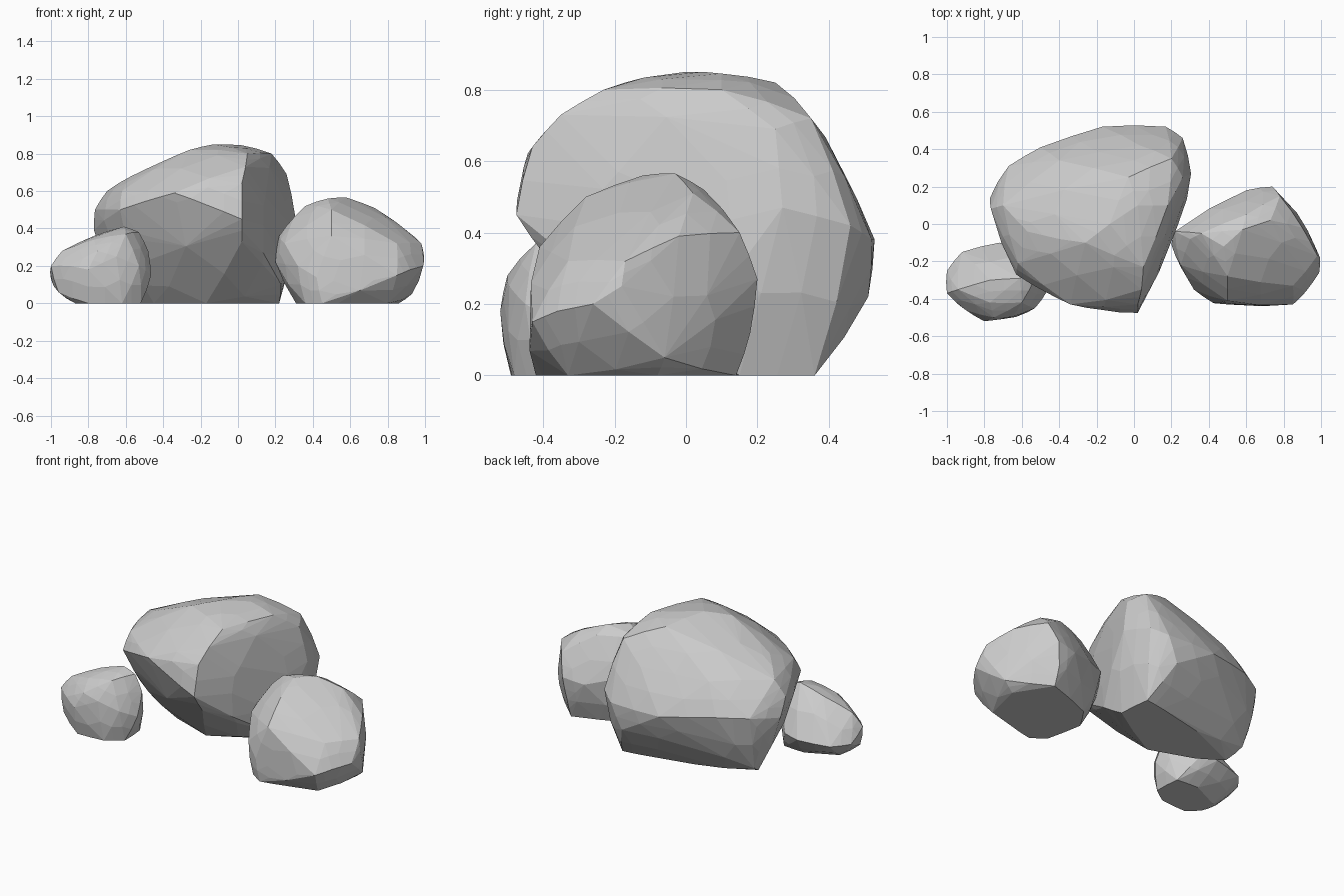
import bpy
import bmesh
from mathutils import Vector

default_cube = bpy.data.objects.get("Cube")
if default_cube:
    bpy.data.objects.remove(default_cube, do_unlink=True)


def make_material(name, color):
    material = bpy.data.materials.new(name)
    material.use_nodes = True
    material.diffuse_color = color
    shader = material.node_tree.nodes["Principled BSDF"]
    shader.inputs["Base Color"].default_value = color
    shader.inputs["Roughness"].default_value = 0.9
    return material


def wrap(bm):
    """Shrink-wrap the vertices in a convex skin and drop what lies inside."""
    result = bmesh.ops.convex_hull(bm, input=bm.verts)
    inside = [g for g in result["geom_interior"] if isinstance(g, bmesh.types.BMVert)]
    bmesh.ops.delete(bm, geom=inside, context="VERTS")
    bmesh.ops.recalc_face_normals(bm, faces=bm.faces)


def make_rock(name, material, bulge, foot, belt, crown):
    """Chisel a stone from its ground outline, its widest corners and its top."""
    bm = bmesh.new()
    for corner in [(x, y, 0) for x, y in foot] + belt + crown:
        bm.verts.new(Vector(corner))
    wrap(bm)

    # Round the big facets a little, then keep the base flat on the ground
    bmesh.ops.subdivide_edges(bm, edges=bm.edges, cuts=1, smooth=bulge,
                              use_grid_fill=True)
    for v in bm.verts:
        v.co.z = max(v.co.z, 0)
    bmesh.ops.delete(bm, geom=bm.edges[:], context="EDGES_FACES")
    wrap(bm)
    bmesh.ops.dissolve_limit(bm, angle_limit=0.03, verts=bm.verts, edges=bm.edges)

    mesh = bpy.data.meshes.new(name)
    bm.to_mesh(mesh)
    bm.free()
    mesh.materials.append(material)
    rock = bpy.data.objects.new(name, mesh)
    bpy.context.collection.objects.link(rock)
    return rock


stone = make_material("grey stone", (0.6, 0.6, 0.6, 1.0))

# Large boulder on a narrow foot, with a deep front overhang and a sheer flank
make_rock(
    "large_boulder", stone, 0.18,
    foot=[(.22, .15), (.2, .36), (.07, .34), (-.25, .27), (-.6, .12),
          (-.45, .02), (-.17, -.08)],
    belt=[(.23, 0, .1), (.1, .51, .22), (-.35, .39, .2), (-.64, .22, .06),
          (-.71, .23, .3), (-.56, -.12, .2), (0, -.28, .25), (.02, -.39, .33),
          (.305, .27, .47), (.26, .46, .42), (.17, .52, .38), (-.17, .52, .38),
          (-.5, .41, .42), (-.67, .31, .42), (-.77, .14, .39), (-.765, .08, .5),
          (-.63, -.27, .5), (-.48, -.36, .55), (-.34, -.43, .59),
          (-.17, -.46, .53), (.02, -.475, .45), (.22, -.02, .4)],
    crown=[(-.7, .1, .6), (-.62, -.21, .6), (.02, -.43, .64), (.04, -.35, .73),
           (.05, -.23, .8), (.18, .1, .8), (.26, .25, .69), (-.13, 0, .85),
           (.02, .1, .845), (-.03, .25, .82), (.2, .35, .72), (.03, .42, .61),
           (-.4, .34, .6), (-.57, -.04, .68), (-.26, -.1, .82), (-.4, -.08, .76)],
)

# Medium rock with a leaning front and a flat back corner
make_rock(
    "medium_rock", stone, 0.16,
    foot=[(.31, -.12), (.36, -.36), (.45, -.42), (.62, -.38), (.8, -.33),
          (.86, -.08), (.72, .14), (.4, .02)],
    belt=[(.2, -.11, .22), (.25, -.22, .32), (.32, -.35, .2), (.42, -.42, .14),
          (.6, -.435, .1), (.85, -.43, .15), (.92, -.36, .18), (.99, -.26, .2),
          (.995, -.18, .25), (.74, .2, .27), (.6, .18, .25), (.72, .18, .12),
          (.93, -.06, .05)],
    crown=[(.22, -.04, .36), (.3, -.08, .46), (.36, -.05, .52), (.48, -.12, .56),
           (.58, -.03, .565), (.6, .05, .52), (.73, .02, .51), (.78, .15, .4),
           (.9, -.02, .39), (.98, -.17, .32), (.5, -.41, .36), (.5, -.28, .5),
           (.85, -.33, .32)],
)

# Small rock with a ridge and a broad slope falling away behind it
make_rock(
    "small_rock", stone, 0.16,
    foot=[(-.87, -.42), (-.8, -.49), (-.62, -.48), (-.52, -.41), (-.53, -.24),
          (-.68, -.23), (-.87, -.32)],
    belt=[(-1, -.25, .13), (-1, -.37, .2), (-.92, -.15, .13), (-.72, -.1, .14),
          (-.9, -.46, .2), (-.8, -.52, .18), (-.65, -.495, .25), (-.53, -.45, .2),
          (-.465, -.36, .15), (-.48, -.29, .28), (-.62, -.12, .15),
          (-.96, -.4, .06)],
    crown=[(-.94, -.35, .28), (-.77, -.3, .36), (-.61, -.29, .41), (-.53, -.29, .38),
           (-.6, -.42, .37), (-.77, -.42, .34), (-.75, -.5, .28)],
)
